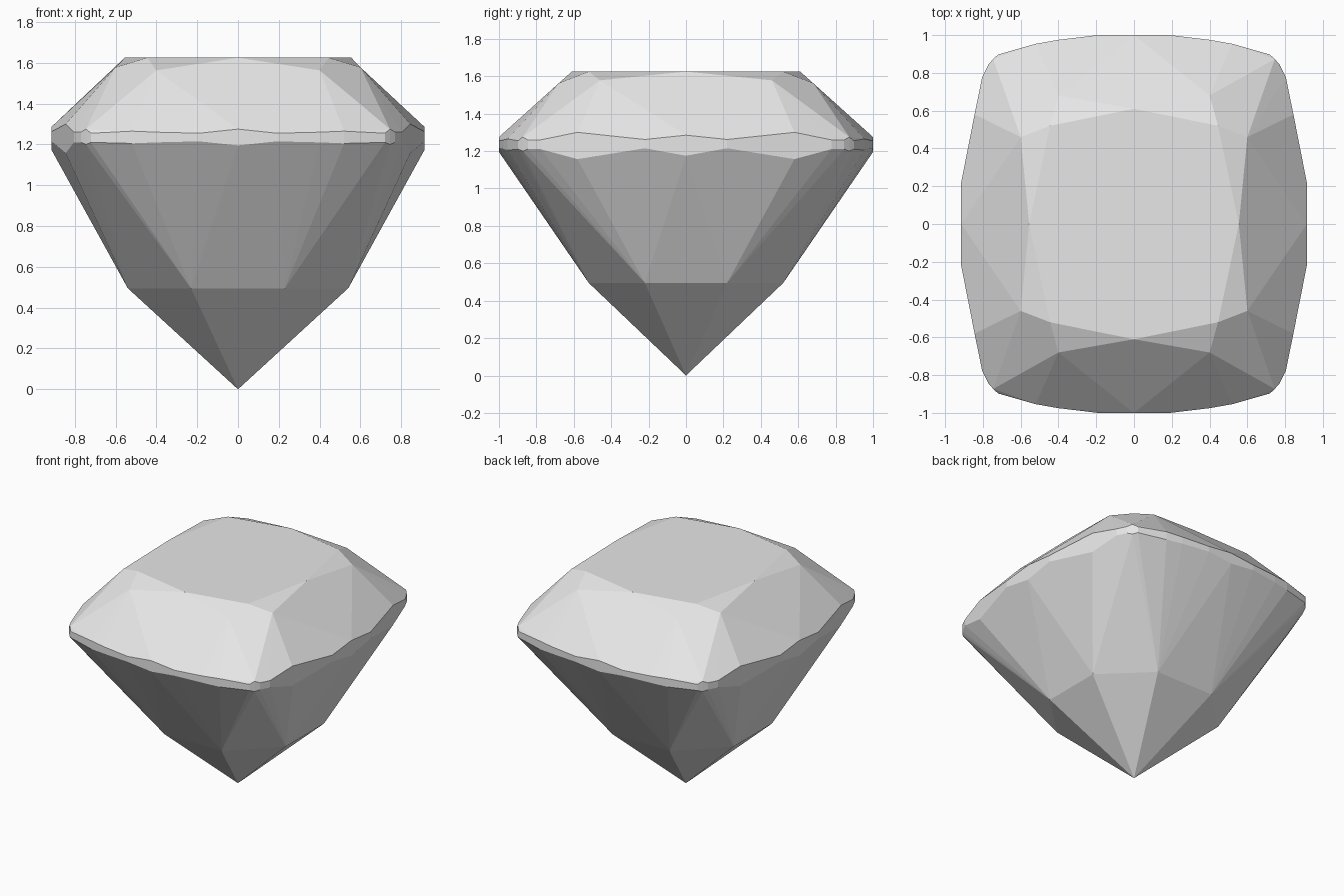
import bpy
import bmesh
import math

if "Cube" in bpy.data.objects:
    bpy.data.objects.remove(bpy.data.objects["Cube"], do_unlink=True)

# One quarter of the cut stone; each tier is mirrored in x and y
TABLE = [(0, 0.61, 1.625), (0.445, 0.52, 1.625), (0.555, 0, 1.625)]
CROWN = [(0.40, 0.68, 1.563), (0.60, 0.46, 1.578)]
PAVILION = [(0.23, 0.52, 0.495), (0.54, 0.22, 0.495)]
CULET = [(0, 0, 0)]

# Girdle outline: x, y, lower z, upper z
GIRDLE = [
    (0, 1.0, 1.195, 1.275),
    (0.19, 1.0, 1.215, 1.255),
    (0.40, 0.975, 1.21, 1.26),
    (0.52, 0.954, 1.205, 1.265),
    (0.72, 0.897, 1.21, 1.255),
    (0.745, 0.873, 1.20, 1.275),
    (0.77, 0.846, 1.21, 1.26),
    (0.804, 0.777, 1.21, 1.26),
    (0.844, 0.58, 1.157, 1.30),
    (0.915, 0.22, 1.215, 1.262),
    (0.915, 0, 1.175, 1.285),
]


def mirrored(points):
    """All four quarters, without doubles on the axes."""
    return {(sx * x, sy * y, z) for x, y, z in points
            for sx in (1, -1) for sy in (1, -1)}


def flat_material(name, colour):
    mat = bpy.data.materials.new(name)
    mat.use_nodes = True
    mat.diffuse_color = colour
    mat.node_tree.nodes["Principled BSDF"].inputs["Base Color"].default_value = colour
    return mat


# Facets stretched over the tiers
girdle = [(x, y, z) for x, y, low, high in GIRDLE for z in (low, high)]
bm = bmesh.new()
for point in sorted(mirrored(TABLE + CROWN + girdle + PAVILION + CULET)):
    bm.verts.new(point)
bmesh.ops.convex_hull(bm, input=bm.verts[:])
loose = [v for v in bm.verts if not v.link_faces]
bmesh.ops.delete(bm, geom=loose, context="VERTS")

# Join the triangles of each flat facet
bmesh.ops.dissolve_limit(bm, angle_limit=math.radians(1.0),
                         verts=bm.verts[:], edges=bm.edges[:])
bmesh.ops.recalc_face_normals(bm, faces=bm.faces[:])

mesh = bpy.data.meshes.new("gemstone")
bm.to_mesh(mesh)
bm.free()
mesh.materials.append(flat_material("pale grey", (0.8, 0.8, 0.8, 1)))
gemstone = bpy.data.objects.new("gemstone", mesh)
bpy.context.collection.objects.link(gemstone)
